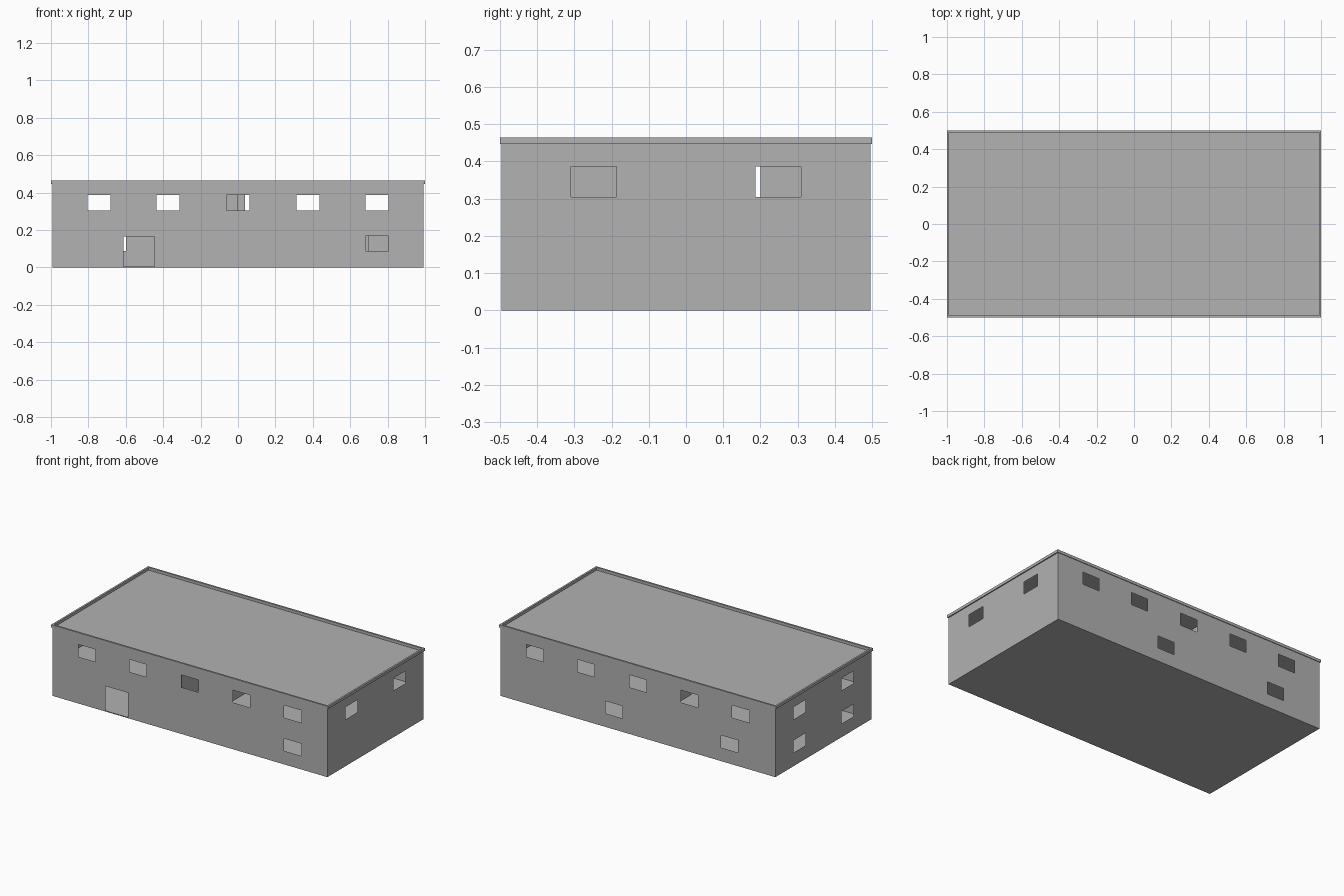
import bpy

cube = bpy.data.objects.get("Cube")
if cube:
    bpy.data.objects.remove(cube)

# One plain concrete colour for the whole building
concrete = bpy.data.materials.new("concrete_grey")
concrete.use_nodes = True
GREY = (0.445, 0.445, 0.445, 1)
concrete.diffuse_color = GREY
concrete.node_tree.nodes["Principled BSDF"].inputs["Base Color"].default_value = GREY

HX, HY = 0.993, 0.496      # half size of the walls
DECK, TOP = 0.447, 0.465   # roof deck and parapet top
STOREY = 0.21              # upper floor level
RIM = 0.012                # parapet width


def make(name, verts, faces):
    mesh = bpy.data.meshes.new(name)
    mesh.from_pydata(verts, [], faces)
    mesh.materials.append(concrete)
    obj = bpy.data.objects.new(name, mesh)
    bpy.context.collection.objects.link(obj)
    return obj


def panel(name, place, u0, u1, v0, v1, holes=()):
    """Flat panel with rectangular openings; place maps (u, v) to 3D."""
    us = sorted({u0, u1, *(h[0] for h in holes), *(h[1] for h in holes)})
    vs = sorted({v0, v1, *(h[2] for h in holes), *(h[3] for h in holes)})
    verts = [place(u, v) for v in vs for u in us]
    faces = []
    n = len(us)
    for j in range(len(vs) - 1):
        for i in range(n - 1):
            cu, cv = (us[i] + us[i + 1]) / 2, (vs[j] + vs[j + 1]) / 2
            if any(a < cu < b and c < cv < d for a, b, c, d in holes):
                continue
            k = j * n + i
            faces.append((k, k + 1, k + n + 1, k + n))
    return make(name, verts, faces)


def upper(c):
    return (c - 0.0615, c + 0.0615, 0.305, 0.386)


def lower(c):
    return (c - 0.0615, c + 0.0615, 0.088, 0.169)


# Openings of each wall
row = [upper(c) for c in (-0.743, -0.374, 0, 0.374, 0.743)]
side = [upper(c) for c in (-0.248, 0.248)]
door = (-0.612, -0.447, 0.005, 0.166)
front = row + [lower(0.743), door]
back = row + [lower(0.172), lower(-0.66)]
left_low = [lower(c) for c in (-0.248, 0.248)]

# Outer walls
panel("front_wall", lambda u, v: (u, -HY, v), -HX, HX, 0, DECK, front)
panel("back_wall", lambda u, v: (-u, HY, v), -HX, HX, 0, DECK,
      [(-b, -a, c, d) for a, b, c, d in back])
panel("left_wall", lambda u, v: (HX, u, v), -HY, HY, 0, DECK, side)
panel("right_wall", lambda u, v: (-HX, -u, v), -HY, HY, 0, DECK, side + left_low)

# Floors and roof
panel("ground_floor", lambda u, v: (u, -v, 0), -HX, HX, -HY, HY)
panel("upper_floor", lambda u, v: (u, v, STOREY), -HX, HX, -HY, HY)
panel("roof_deck", lambda u, v: (u, v, DECK), -HX, HX, -HY, HY)

# Parapet: a closed rectangular ring overhanging the walls
corners = ((-1, -1), (1, -1), (1, 1), (-1, 1))
loops = ((0, DECK), (0, TOP), (RIM, TOP), (RIM, DECK))
ring = [(sx * (1 - inset), sy * (0.5 - inset), z)
        for inset, z in loops for sx, sy in corners]
quads = []
for a in range(4):
    b = (a + 1) % 4
    for i in range(4):
        j = (i + 1) % 4
        quads.append((a * 4 + i, a * 4 + j, b * 4 + j, b * 4 + i))
make("parapet", ring, quads)

# Inner partitions: across the building (fixed x) and along it (fixed y)
for name, x, y0, y1, z0, z1 in (
        ("front_room_wall_right", -0.07, -HY, -0.187, STOREY, DECK),
        ("front_room_wall_left", 0.18, -HY, -0.187, STOREY, DECK),
        ("back_room_wall", -0.18, 0.2, HY, STOREY, DECK)):
    panel(name, lambda u, v: (x, u, v), y0, y1, z0, z1)
for name, y, x0, x1, z0, z1 in (
        ("front_room_end", -0.187, -0.07, 0, STOREY, DECK),
        ("back_room_end", 0.2, -0.18, 0.038, STOREY, DECK),
        ("ground_partition", 0, -0.3, 0.7, 0, STOREY)):
    panel(name, lambda u, v: (u, y, v), x0, x1, z0, z1)
